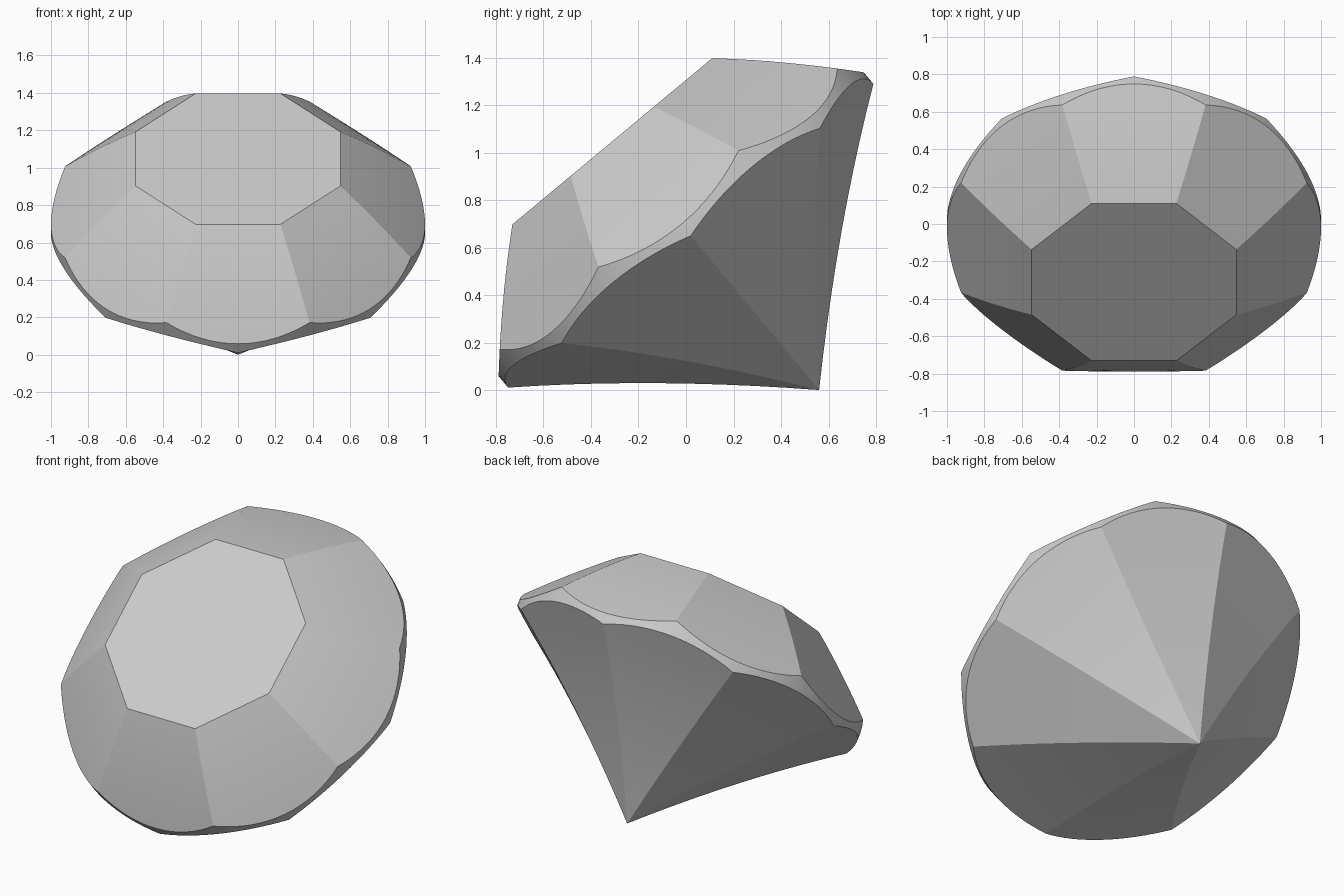
import bpy, bmesh, math
from mathutils import Matrix

if "Cube" in bpy.data.objects:
    bpy.data.objects.remove(bpy.data.objects["Cube"])

SEG, SIDES = 128, 8
STEP = 2 * math.pi / SIDES
TABLE, DEPTH, BELT = 0.547, 1.362, 0.517
APO = math.cos(STEP / 2)
RINGS = 10


def facet_cos(angle, offset):
    # cosine of the angle away from the middle of the nearest facet
    a = (angle - offset + STEP / 2) % STEP - STEP / 2
    return math.cos(a)


def crown_height(a):
    # slightly convex crown slope, a = distance across the facet
    d = a - TABLE
    return -d * (0.88 + 0.27 * d)


def pavilion_height(a):
    # slightly hollow pavilion slope up from the point
    t = a / APO
    return -DEPTH + (DEPTH - BELT) * t + 0.124 * t * (1 - t)


bm = bmesh.new()
angles = [2 * math.pi * i / SEG for i in range(SEG)]


def add_ring(point):
    return [bm.verts.new(point(a)) for a in angles]


def crown_point(f):
    def point(ang):
        c = facet_cos(ang, 0)
        r0 = TABLE / c
        r = r0 + (1 - r0) * f
        return (r * math.cos(ang), r * math.sin(ang), crown_height(r * c))
    return point


def pavilion_point(r):
    def point(ang):
        h = pavilion_height(r * facet_cos(ang, STEP / 2))
        return (r * math.cos(ang), r * math.sin(ang), h)
    return point


# crown rings, then the girdle band, then pavilion rings
rings = [add_ring(crown_point(k / RINGS)) for k in range(RINGS + 1)]
rings += [add_ring(pavilion_point(1 - k / RINGS)) for k in range(RINGS)]
for upper, lower in zip(rings, rings[1:]):
    for i in range(SEG):
        j = (i + 1) % SEG
        bm.faces.new((upper[i], lower[i], lower[j], upper[j]))

# flat table on top and pointed tip below
bm.faces.new(rings[0])
tip = bm.verts.new((0, 0, -DEPTH))
for i in range(SEG):
    bm.faces.new((rings[-1][(i + 1) % SEG], rings[-1][i], tip))
bmesh.ops.recalc_face_normals(bm, faces=bm.faces)

# tilt the stone forward and rest it on the ground
bm.transform(Matrix.Rotation(math.radians(39.75), 4, 'X'))
ys = [v.co.y for v in bm.verts]
zs = [v.co.z for v in bm.verts]
bm.transform(Matrix.Translation((0, -(min(ys) + max(ys)) / 2, -min(zs))))

mesh = bpy.data.meshes.new("cut_gem")
bm.to_mesh(mesh)
bm.free()
gem = bpy.data.objects.new("cut_gem", mesh)
bpy.context.collection.objects.link(gem)
bpy.context.view_layer.objects.active = gem
gem.select_set(True)
bpy.ops.object.shade_smooth_by_angle(angle=math.radians(18))
